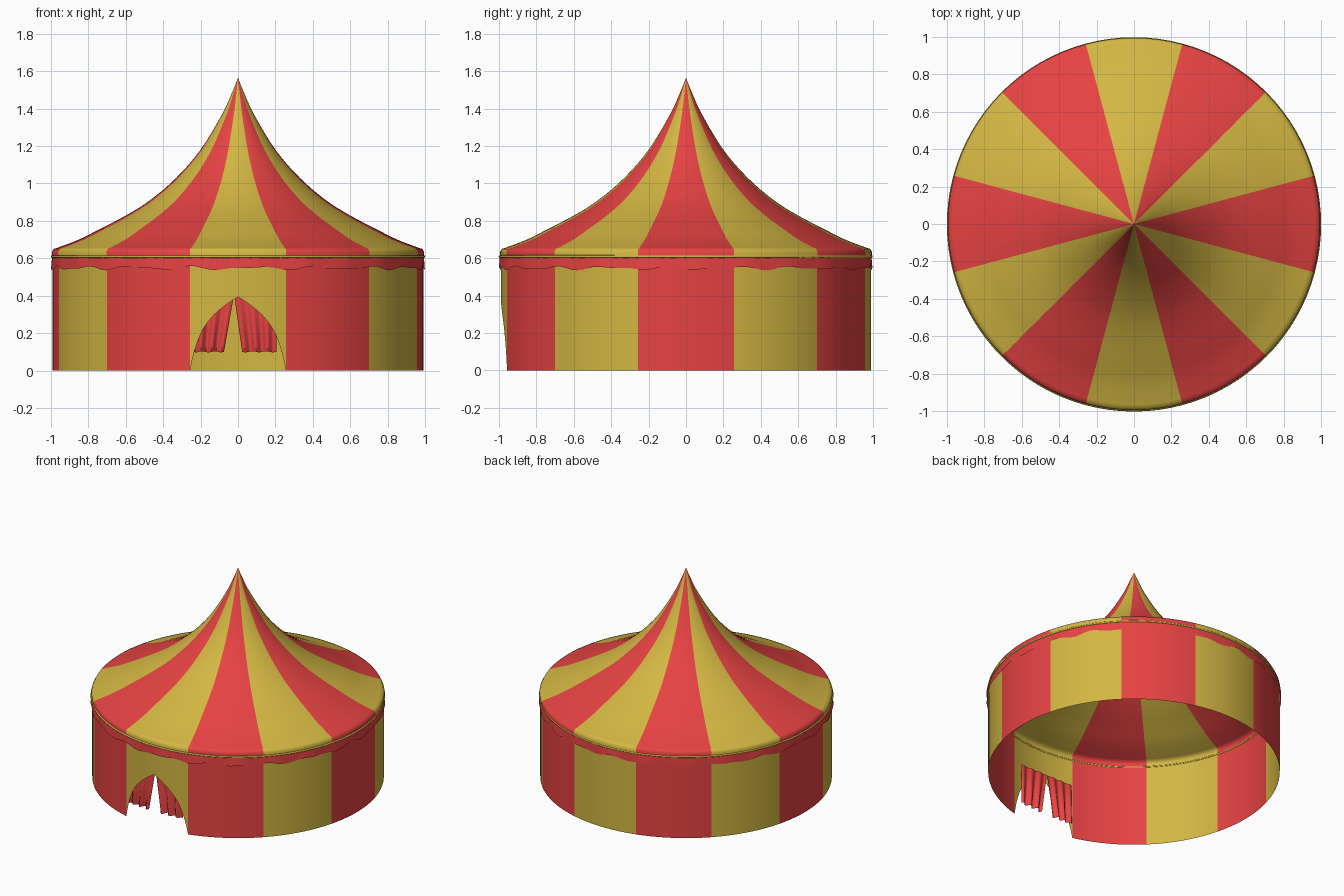
import bpy, bmesh
from math import sin, cos, pi, radians, asin

if "Cube" in bpy.data.objects:
    bpy.data.objects.remove(bpy.data.objects["Cube"])


def material(name, color):
    m = bpy.data.materials.new(name)
    m.diffuse_color = (*color, 1)
    m.use_nodes = True
    m.node_tree.nodes["Principled BSDF"].inputs["Base Color"].default_value = m.diffuse_color
    return m


RED = material("red_cloth", (0.80, 0.055, 0.055))
YELLOW = material("yellow_cloth", (0.65, 0.47, 0.055))
SEG = 8          # columns per stripe
N = 12 * SEG     # columns around the tent


def grid_object(name, columns, mats, mat_of=lambda i: 0, closed=False, angle=45):
    """Sheet from columns of points; a closed sheet joins last column to first."""
    bm = bmesh.new()
    cols = [[bm.verts.new(p) for p in c] for c in columns]
    for i in range(len(cols) if closed else len(cols) - 1):
        a, b = cols[i], cols[(i + 1) % len(cols)]
        for j in range(len(a) - 1):
            f = bm.faces.new((a[j], b[j], b[j + 1], a[j + 1]))
            f.material_index = mat_of(i)
    bmesh.ops.remove_doubles(bm, verts=bm.verts, dist=1e-5)
    me = bpy.data.meshes.new(name)
    bm.to_mesh(me)
    bm.free()
    for m in mats:
        me.materials.append(m)
    ob = bpy.data.objects.new(name, me)
    bpy.context.collection.objects.link(ob)
    bpy.ops.object.select_all(action='DESELECT')
    ob.select_set(True)
    bpy.context.view_layer.objects.active = ob
    bpy.ops.object.shade_smooth_by_angle(angle=radians(angle))
    return ob


def polar(r, a, z, dy=0.0):
    return (r * cos(a), r * sin(a) + dy, z)


# Column angles start at the right side of the front (yellow) stripe
START = radians(-75)


def col_angle(i):
    return START + 2 * pi * i / N


def stripe(i):
    return (i // SEG) % 2     # 0 red, 1 yellow


def smooth_profile(pts, steps=4):
    """Catmull-Rom curve through the points."""
    out = []
    for k in range(len(pts) - 1):
        p0, p1 = pts[max(k - 1, 0)], pts[k]
        p2, p3 = pts[k + 1], pts[min(k + 2, len(pts) - 1)]
        for s in range(steps):
            t = s / steps
            out.append(tuple(0.5 * (2 * b + (c - a) * t + (2 * a - 5 * b + 4 * c - d) * t * t
                                    + (3 * b - a - 3 * c + d) * t ** 3)
                             for a, b, c, d in zip(p0, p1, p2, p3)))
    return out + [pts[-1]]


# Striped roof: concave sweep up to a point, with a small rolled rim
curve = smooth_profile([(0.965, 0.656), (0.85, 0.70), (0.74, 0.755), (0.60, 0.828),
                        (0.47, 0.91), (0.33, 1.03), (0.20, 1.18), (0.085, 1.37),
                        (0.03, 1.49), (0.0, 1.565)])
roof_profile = [(0.993, 0.60), (0.995, 0.632), (0.985, 0.65)] + curve
grid_object("roof", [[polar(r, col_angle(i), z) for r, z in roof_profile] for i in range(N)],
            [RED, YELLOW], stripe, closed=True, angle=60)

# Striped side wall, everything except the front stripe
WALL_R, WALL_TOP = 0.99, 0.63
grid_object("wall", [[polar(WALL_R, col_angle(i), WALL_TOP * j / 6) for j in range(7)]
                     for i in range(11 * SEG + 1)], [RED, YELLOW], stripe)

# Front door panel with a pointed arch cut through it
half_arch = smooth_profile([(0.256, 0.0), (0.232, 0.105), (0.19, 0.215), (0.13, 0.295),
                            (0.075, 0.343), (0.03, 0.375), (0.0, 0.393)], 3)
arch = [(-x, z) for x, z in half_arch] + half_arch[-2::-1]
panel = []
for x, z0 in arch:
    a = -pi / 2 + asin(x / WALL_R)
    panel.append([polar(WALL_R, a, z0 + (WALL_TOP - z0) * j / 6) for j in range(7)])
grid_object("door_panel", panel, [YELLOW])

# Hanging valance with a wavy lower edge
valance = []
for i in range(2 * N):
    a = START + pi * i / N
    wave = 0.007 * sin(18 * a) + 0.005 * sin(29 * a + 1)
    col = []
    for j in range(5):
        t = j / 4
        r = 0.994 + t * (0.003 + 0.003 * sin(24 * a))
        col.append(polar(r, a, 0.607 - t * (0.06 + wave), -0.002))
    valance.append(col)
grid_object("valance", valance, [RED], closed=True)

# Thin trim cord over the valance
bpy.ops.mesh.primitive_torus_add(location=(0, -0.002, 0.609), major_radius=0.993,
                                 minor_radius=0.007, major_segments=96, minor_segments=8)
cord = bpy.context.object
cord.name = "trim_cord"
cord.data.materials.append(YELLOW)
bpy.ops.object.shade_smooth()


# Two folded door curtains just inside the arch
def curtain(name, outer, inner_top, inner_bottom):
    cols = []
    for i in range(25):
        u = i / 24
        col = []
        for j in range(9):
            t = j / 8
            inner = inner_top + (inner_bottom - inner_top) * t
            x = outer + (inner - outer) * u
            y = -0.945 + (0.004 + 0.012 * t) * sin(u * 6 * pi)
            z = 0.40 - t * (0.30 + 0.003 * sin(u * 5 * pi))
            col.append((x, y, z))
        cols.append(col)
    grid_object(name, cols, [RED], angle=60)


curtain("left_curtain", -0.24, -0.022, -0.075)
curtain("right_curtain", 0.205, -0.02, 0.022)
